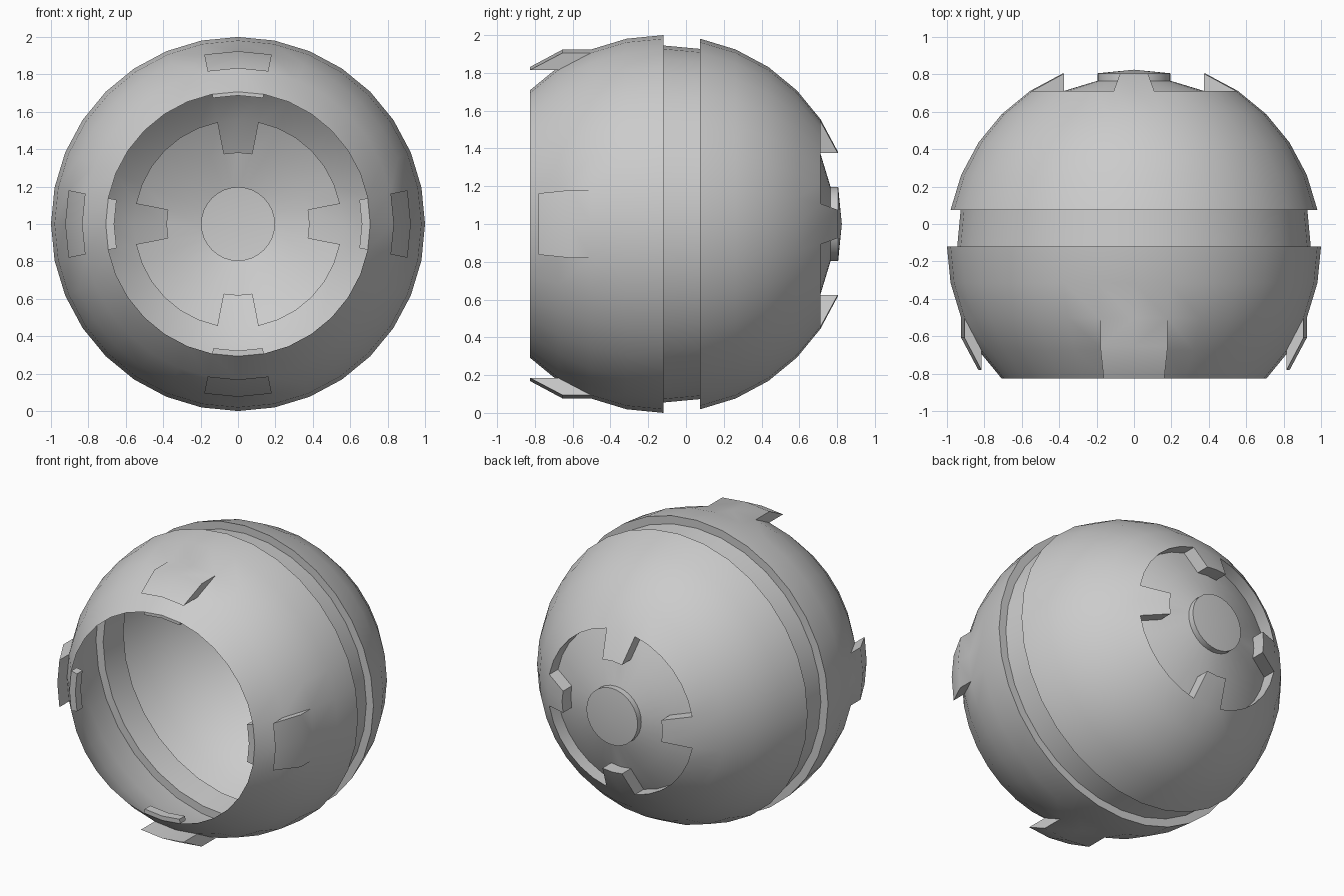
import bpy, bmesh, math
from mathutils import Matrix, Vector

if "Cube" in bpy.data.objects:
    bpy.data.objects.remove(bpy.data.objects["Cube"])

STEP = 11.25                      # degrees between rings and between segments
CENTRE = Vector((0, -0.12, 1))


def band(f):
    """Ring number of a face, counted from the equator towards the back."""
    c = f.calc_center_median()
    return math.floor(math.degrees(math.asin(c.y / c.length)) / STEP)


def side(f):
    """0 right, 1 top, 2 left, 3 bottom; None when between those directions."""
    c = f.calc_center_median()
    a = math.degrees(math.atan2(c.z, c.x)) % 360
    k = round(a / 90)
    return k % 4 if abs(a - 90 * k) < STEP else None


def extrude(bm, faces, offset=(0, 0, 0), scale=1.0):
    """Extrude a patch, move it, and scale it about the y axis."""
    geom = bmesh.ops.extrude_face_region(bm, geom=faces)["geom"]
    for v in (g for g in geom if isinstance(g, bmesh.types.BMVert)):
        v.co = Vector((v.co.x * scale, v.co.y, v.co.z * scale)) + Vector(offset)
    left = [f for f in faces if f.is_valid]
    if left:
        bmesh.ops.delete(bm, geom=left, context='FACES')
    return [g for g in geom if isinstance(g, bmesh.types.BMFace)]


def finish(bm, name):
    me = bpy.data.meshes.new(name)
    bm.to_mesh(me)
    bm.free()
    ob = bpy.data.objects.new(name, me)
    bpy.context.collection.objects.link(ob)
    ob.location = CENTRE
    bpy.ops.object.select_all(action='DESELECT')
    ob.select_set(True)
    bpy.context.view_layer.objects.active = ob
    bpy.ops.object.shade_smooth_by_angle(angle=math.radians(30))
    return ob


# Hollow sphere with its poles on y, open at the front
bm = bmesh.new()
bmesh.ops.create_uvsphere(bm, u_segments=32, v_segments=16, radius=1,
                          matrix=Matrix.Rotation(math.radians(-90), 4, 'X'))
bmesh.ops.delete(bm, geom=[f for f in bm.faces if band(f) < -4], context='FACES')

# Groove around the middle
extrude(bm, [f for f in bm.faces if band(f) == 0], scale=0.945)

# Four outer tabs pulled towards the front
for k in range(4):
    patch = [f for f in bm.faces if band(f) == -3 and side(f) == k]
    extrude(bm, patch, offset=(0, -0.15 if k % 2 else -0.106, 0))

# Recessed back cap that leaves four teeth, with a raised centre disc
cap = [f for f in bm.faces if band(f) > 5 or (band(f) == 5 and side(f) is None)]
cap = extrude(bm, cap, offset=(0, -0.095, 0))
disc = [f for f in cap if math.hypot(*f.calc_center_median().xz) < 0.19]
extrude(bm, disc, offset=(0, 0.04, 0))
finish(bm, "shell")

# Small curved lugs inside the front rim
RIM = math.sqrt(0.5)
for name, deg, thick in (("right", 0, 0.045), ("top", 90, 0.02),
                         ("left", 180, 0.045), ("bottom", 270, 0.03)):
    bm = bmesh.new()
    sections = []
    for i in (-1, 0, 1):
        a = math.radians(deg + i * STEP)
        sections.append([bm.verts.new((r * math.cos(a), y, r * math.sin(a)))
                         for r, y in ((RIM, -RIM), (RIM - thick, -RIM),
                                      (RIM - thick, -RIM + 0.06), (RIM, -RIM + 0.06))])
    for s, t in zip(sections, sections[1:]):
        for j in range(4):
            bm.faces.new((s[j], s[j - 1], t[j - 1], t[j]))
    bm.faces.new(sections[0])
    bm.faces.new(sections[-1][::-1])
    bmesh.ops.recalc_face_normals(bm, faces=bm.faces)
    finish(bm, name + "_rim_lug")
